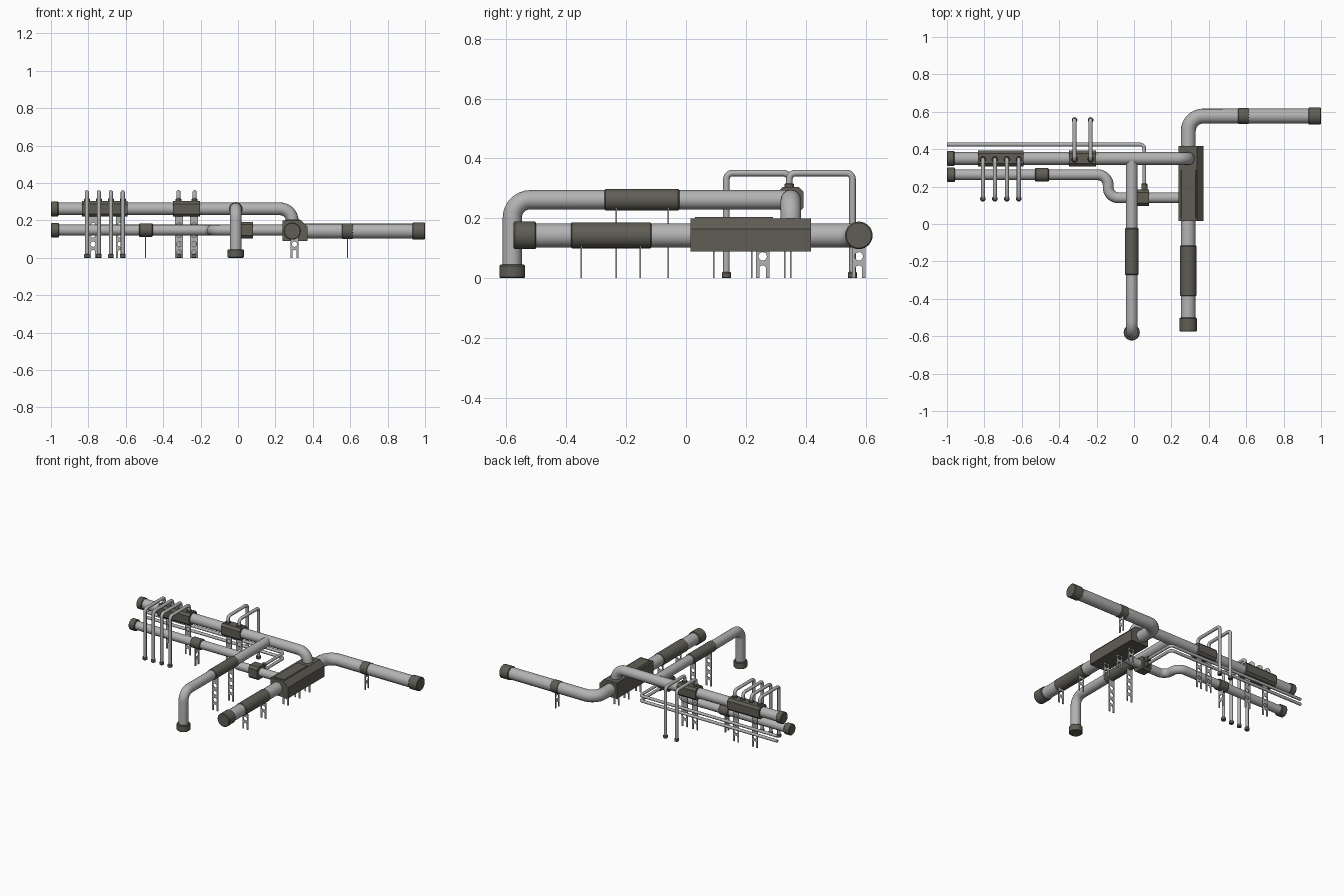
import bpy, bmesh, math
from mathutils import Vector

if "Cube" in bpy.data.objects:
    bpy.data.objects.remove(bpy.data.objects["Cube"])


def material(name, c):
    m = bpy.data.materials.new(name)
    m.diffuse_color = (*c, 1)
    m.use_nodes = True
    m.node_tree.nodes["Principled BSDF"].inputs["Base Color"].default_value = m.diffuse_color
    return m


LIGHT = material("light_grey_metal", (0.45, 0.45, 0.45))
DARK = material("dark_olive_grey", (0.115, 0.11, 0.09))
AXES = {"x": Vector((1, 0, 0)), "y": Vector((0, 1, 0)), "z": Vector((0, 0, 1))}


def finish(ob, mat, angle=35):
    bpy.ops.object.select_all(action="DESELECT")
    ob.select_set(True)
    bpy.context.view_layer.objects.active = ob
    if ob.type == "CURVE":
        bpy.ops.object.convert(target="MESH")
        ob = bpy.context.object
    ob.data.materials.clear()
    ob.data.materials.append(mat)
    bpy.ops.object.shade_smooth_by_angle(angle=math.radians(angle))
    return ob


def curve_object(name, dims):
    cu = bpy.data.curves.new(name, "CURVE")
    cu.dimensions = dims
    ob = bpy.data.objects.new(name, cu)
    bpy.context.collection.objects.link(ob)
    return ob, cu


def spline(cu, pts, cyclic=False):
    s = cu.splines.new("POLY")
    s.points.add(len(pts) - 1)
    for p, co in zip(s.points, pts):
        p.co = (*co, 1)
    s.use_cyclic_u = cyclic


def pipe(name, pts, r, bend, mat=LIGHT, res=6, steps=8):
    """Tube along a path whose corners are rounded by radius bend."""
    pts = [Vector(p) for p in pts]
    path = [pts[0]]
    for a, b, c in zip(pts, pts[1:], pts[2:]):
        u, v = (a - b).normalized(), (c - b).normalized()
        centre = b + (u + v) * bend
        for i in range(steps + 1):
            t = math.pi / 2 * i / steps
            path.append(centre - v * bend * math.cos(t) - u * bend * math.sin(t))
    path.append(pts[-1])
    ob, cu = curve_object(name, "3D")
    cu.bevel_depth, cu.bevel_resolution, cu.use_fill_caps = r, res, True
    spline(cu, path)
    return finish(ob, mat)


def sleeve(name, centre, axis, length, r, mat=DARK, bevel=0.004, sides=32):
    bpy.ops.mesh.primitive_cylinder_add(vertices=sides, radius=r, depth=length, location=centre)
    ob = bpy.context.object
    ob.name = name
    ob.rotation_euler = AXES["z"].rotation_difference(AXES[axis]).to_euler()
    bpy.ops.object.transform_apply(location=False)
    bm = bmesh.new()
    bm.from_mesh(ob.data)
    rims = [e for e in bm.edges if e.calc_face_angle(0) > 1]
    bmesh.ops.bevel(bm, geom=rims, offset=bevel, segments=1, affect="EDGES")
    bm.to_mesh(ob.data)
    bm.free()
    return finish(ob, mat)


def prism(name, profile, axis, lo, hi, mat=DARK):
    """Extrude a profile along x (profile in y, z) or y (profile in x, z)."""
    place = (lambda a, b, t: (t, a, b)) if axis == "x" else (lambda a, b, t: (a, t, b))
    bm = bmesh.new()
    ends = [[bm.verts.new(place(a, b, t)) for a, b in profile] for t in (lo, hi)]
    n = len(profile)
    bm.faces.new(ends[0])
    bm.faces.new(ends[1][::-1])
    for i in range(n):
        j = (i + 1) % n
        bm.faces.new((ends[0][i], ends[1][i], ends[1][j], ends[0][j]))
    bmesh.ops.recalc_face_normals(bm, faces=bm.faces)
    me = bpy.data.meshes.new(name)
    bm.to_mesh(me)
    bm.free()
    ob = bpy.data.objects.new(name, me)
    bpy.context.collection.objects.link(ob)
    return finish(ob, mat, 20)


def octagon(cy, cz, h, c):
    return [(cy + a, cz + b) for a, b in ((-h, -h + c), (-h + c, -h), (h - c, -h), (h, -h + c),
                                          (h, h - c), (h - c, h), (-h + c, h), (-h, h - c))]


def bracket(name, x, y, top, along):
    """Flat slotted strap standing on the floor, facing along the pipe axis."""
    w, s = 0.022, 0.011
    ob, cu = curve_object(name, "2D")
    cu.fill_mode, cu.extrude = "BOTH", 0.0025
    notch = [(s * math.cos(a), 0.032 + s * math.sin(a)) for a in [math.pi * i / 8 for i in range(9)]]
    spline(cu, [(p[0], p[1], 0) for p in [(w, top), (-w, top), (-w, 0), (-s, 0)]
                + notch[::-1] + [(s, 0), (w, 0)]], True)
    z = 0.073
    while z + 0.02 < top:
        ring = [(0.014 * math.cos(i * math.pi / 8), z + 0.014 * math.sin(i * math.pi / 8), 0) for i in range(16)]
        spline(cu, ring, True)
        z += 0.05
    ob.rotation_euler = (math.pi / 2, 0, math.pi / 2 if along == "x" else 0)
    ob.location = (x, y, 0)
    return finish(ob, LIGHT)


AX, AY, AZ = 0.29, 0.577, 0.143   # large pipe
BY, BZ = 0.35, 0.262              # upper pipe
CX, CY = -0.012, -0.58            # branch pipe
DY, DY2, DZ = 0.263, 0.14, 0.148  # lower pipe

# main pipe runs
pipe("large_pipe", [(AX, -0.55, AZ), (AX, AY, AZ), (0.98, AY, AZ)], 0.04, 0.08)
pipe("upper_pipe", [(-0.99, BY, BZ), (AX, BY, BZ), (AX, BY, 0.17)], 0.034, 0.065)
pipe("branch_pipe", [(CX, BY, BZ), (CX, CY, BZ), (CX, CY, 0.02)], 0.032, 0.06)
pipe("lower_pipe", [(-0.99, DY, DZ), (-0.138, DY, DZ), (-0.138, DY2, DZ), (0.26, DY2, DZ)], 0.029, 0.055)

# end caps, each with a collar lip
for name, c, axis, length, r in (
        ("large_pipe_front_cap", (AX, -0.538, AZ), "y", 0.075, 0.046),
        ("large_pipe_right_cap", (0.966, AY, AZ), "x", 0.068, 0.046),
        ("upper_pipe_cap", (-0.98, BY, BZ), "x", 0.04, 0.04),
        ("lower_pipe_cap", (-0.978, DY, DZ), "x", 0.044, 0.038),
        ("branch_foot_cap", (CX, CY, 0.0225), "z", 0.045, 0.043)):
    sleeve(name, c, axis, length, r)

# sleeves around the pipes
sleeve("large_pipe_sleeve", (AX, -0.25, AZ), "y", 0.27, 0.043)
sleeve("large_pipe_ring", (0.585, AY, AZ), "x", 0.06, 0.042)
sleeve("branch_sleeve", (CX, -0.147, BZ), "y", 0.25, 0.036)
sleeve("lower_pipe_ring", (-0.492, DY, DZ), "x", 0.073, 0.036)

# junction box with one sloped shoulder and a lid plate
prism("junction_box", [(0.238, 0.09), (0.372, 0.09), (0.372, 0.165), (0.338, 0.2), (0.238, 0.2)], "y", 0.015, 0.418)
prism("junction_box_lid", [(0.25, 0.199), (0.335, 0.199), (0.33, 0.204), (0.255, 0.204)], "y", 0.03, 0.29)

# clamp blocks and valve block
prism("long_clamp_block", octagon(BY, BZ, 0.042, 0.015), "x", -0.835, -0.59)
prism("short_clamp_block", octagon(BY, BZ, 0.042, 0.015), "x", -0.347, -0.202)
prism("valve_block", octagon(DY2, DZ, 0.044, 0.015), "x", 0.012, 0.08)

# thin hoops rising from the clamp blocks and dropping to the floor
hoops = [(x, 0.135) for x in (-0.808, -0.744, -0.68, -0.616)] + [(x, 0.556) for x in (-0.318, -0.232)]
for i, (x, y) in enumerate(hoops):
    pipe(f"hoop_conduit_{i}", [(x, BY - 0.005, 0.29), (x, BY - 0.005, 0.351), (x, y, 0.351), (x, y, 0.005)],
         0.011, 0.02, res=4, steps=5)
    sleeve(f"hoop_nut_{i}", (x, BY - 0.005, 0.308), "z", 0.016, 0.016, bevel=0.002, sides=16)
    sleeve(f"hoop_foot_{i}", (x, y, 0.01), "z", 0.02, 0.015, bevel=0.002, sides=16)

# stacked thin conduits running back from the valve block
for i, z in enumerate((0.131, 0.166)):
    pipe(f"thin_conduit_{i}", [(-1, 0.425, z), (0.055, 0.425, z), (0.055, 0.17, z)], 0.01, 0.022, res=4, steps=5)
    sleeve(f"thin_conduit_nut_{i}", (0.055, 0.198, z), "y", 0.035, 0.016, bevel=0.002, sides=16)

# floor brackets
for i, y in enumerate((-0.35, -0.152)):
    bracket(f"large_pipe_bracket_{i}", AX + 0.012, y, 0.11, "y")
for i, y in enumerate((0.092, 0.22, 0.33)):
    bracket(f"box_bracket_{i}", AX + 0.012, y, 0.1, "y")
for i, y in enumerate((-0.233, -0.06)):
    bracket(f"branch_bracket_{i}", CX, y, 0.235, "y")
for i, x in enumerate((-0.775, -0.63, -0.315, -0.235)):
    bracket(f"upper_pipe_bracket_{i}", x, BY, 0.23, "y")
bracket("lower_pipe_bracket", -0.494, DY - 0.007, 0.122, "x")
bracket("right_pipe_bracket", 0.585, AY, 0.11, "x")
